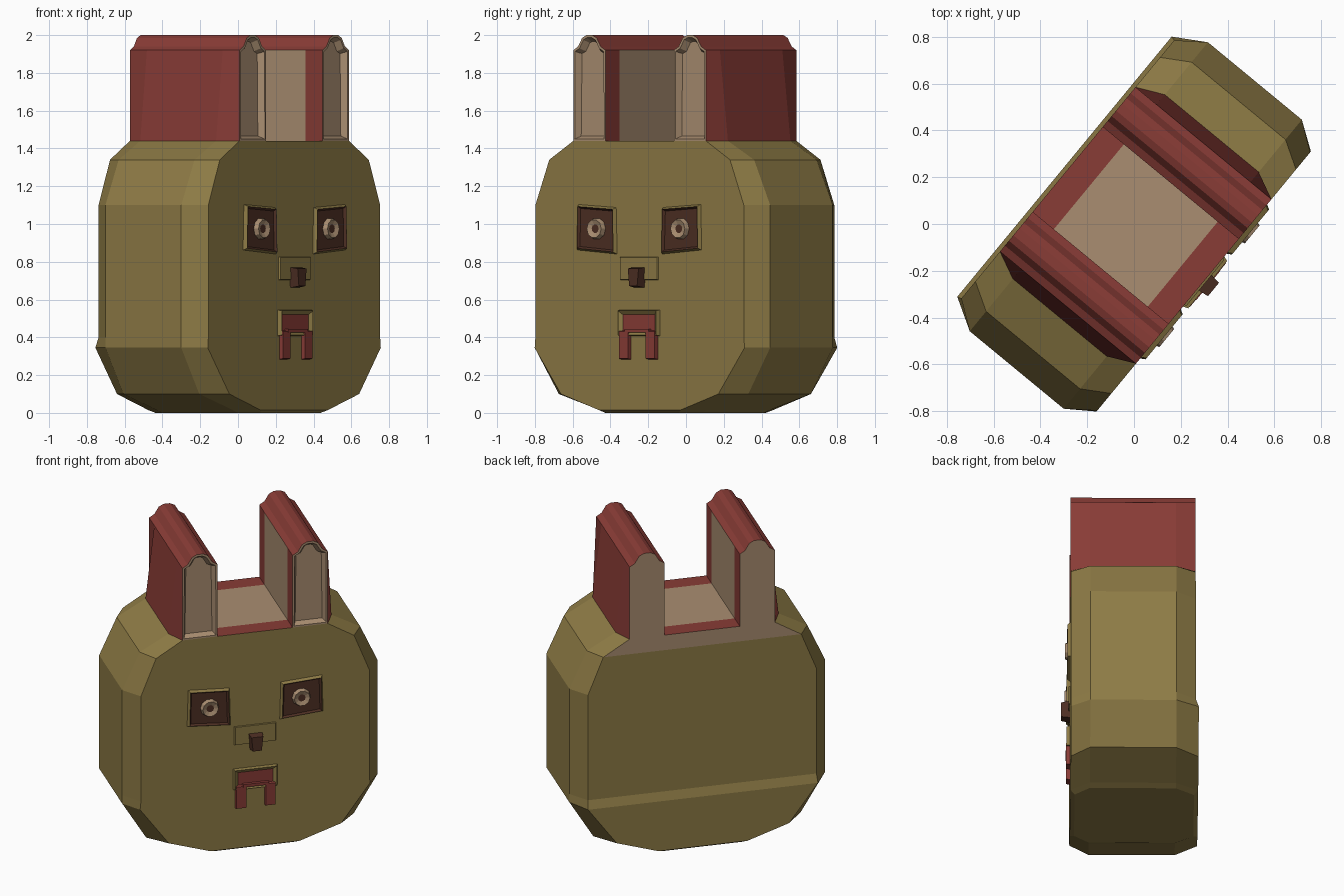
import bpy
import bmesh
import math

cube = bpy.data.objects.get("Cube")
if cube:
    bpy.data.objects.remove(cube)

TURN = math.radians(50.5)   # the whole figure is turned about the vertical


def material(name, rgb):
    m = bpy.data.materials.new(name)
    m.use_nodes = True
    col = (*rgb, 1)
    m.diffuse_color = col
    b = m.node_tree.nodes["Principled BSDF"]
    b.inputs["Base Color"].default_value = col
    b.inputs["Roughness"].default_value = 0.9
    return m


OLIVE, RED, TAN, BROWN = range(4)
MATS = [material("olive", (.27, .198, .06)), material("brick red", (.25, .045, .037)),
        material("tan", (.40, .27, .165)), material("dark brown", (.075, .028, .017))]


def finish(name, bm):
    bmesh.ops.recalc_face_normals(bm, faces=bm.faces)
    me = bpy.data.meshes.new(name)
    bm.to_mesh(me)
    bm.free()
    for m in MATS:
        me.materials.append(m)
    ob = bpy.data.objects.new(name, me)
    ob.rotation_euler.z = TURN
    bpy.context.collection.objects.link(ob)
    return ob


def skin(bm, rings, closed=True):
    """Bridge equal rings of vertices; returns rows of faces."""
    n = len(rings[0])
    return [[bm.faces.new((a[i], a[(i + 1) % n], b[(i + 1) % n], b[i])) for i in range(n)]
            for a, b in zip(rings, rings[1:])]


def prism(name, outline, back, front, scale, side, face, inset=0, depth=0, core=None):
    """Tapered plate on the face; outline in (x, z), optional recessed core."""
    bm = bmesh.new()
    cx = sum(p[0] for p in outline) / len(outline)
    cz = sum(p[1] for p in outline) / len(outline)
    rings = [[bm.verts.new((cx + (x - cx) * s, -d, cz + (z - cz) * s)) for x, z in outline]
             for d, s in ((back, 1), (front, scale))]
    for f in skin(bm, rings)[0]:
        f.material_index = side
    bm.faces.new(rings[0]).material_index = side
    cap = bm.faces.new(rings[1])
    cap.material_index = face
    bmesh.ops.recalc_face_normals(bm, faces=bm.faces)
    if inset:
        bmesh.ops.inset_region(bm, faces=[cap], thickness=inset)
        for v in cap.verts:
            v.co.y += depth
        cap.material_index = core
    return finish(name, bm)


def box(x0, x1, z0, z1):
    return [(x0, z0), (x1, z0), (x1, z1), (x0, z1)]


# Head: stacked eight-sided rings (height, end half width, middle half width, front, back)
ROWS = [(0, .25, .33, .36, .36), (.015, .28, .37, .386, .385), (.10, .54, .65, .386, .385),
        (.345, .72, .80, .386, .385), (.40, .715, .80, .386, .367), (1.10, .715, .80, .386, .367),
        (1.34, .62, .69, .386, .367), (1.44, .455, .51, .386, .367)]
MID_F, MID_B = .27, -.25
bm = bmesh.new()
rings = []
for z, e, m, f, b in ROWS:
    half = [(e, f), (m, MID_F), (m, MID_B), (e, -b)]
    pts = half + [(-x, d) for x, d in reversed(half)]
    rings.append([bm.verts.new((x, -d, z)) for x, d in pts])
walls = skin(bm, rings)
walls[-1][3].material_index = TAN
bm.faces.new(rings[0])
top = rings[-1]
for i, colour in enumerate((RED, TAN, RED)):
    bm.faces.new((top[i], top[i + 1], top[6 - i], top[7 - i])).material_index = colour
finish("head", bm)

# Ears: ridged profile lofted front to back, outer base swells in the middle
EAR = [(.235, 1.44), (.235, 1.92), (.268, 1.94), (.295, 1.985), (.325, 2.0),
       (.365, 2.0), (.395, 1.985), (.422, 1.94), (.455, 1.92)]
for side, label in ((1, "left"), (-1, "right")):
    bm = bmesh.new()
    rings = []
    for d, base in ((.386, .455), (MID_F, .51), (MID_B, .51), (-.367, .455)):
        rings.append([bm.verts.new((side * x, -d, z)) for x, z in EAR + [(base, 1.44)]])
    walls = skin(bm, rings)
    for row in walls:
        for f in row:
            f.material_index = RED
    walls[1][0].material_index = TAN
    front = bm.faces.new(rings[0])
    back = bm.faces.new(rings[-1])
    front.material_index = back.material_index = TAN
    bmesh.ops.recalc_face_normals(bm, faces=bm.faces)
    # hollow of the ear
    bmesh.ops.inset_region(bm, faces=[front], thickness=.014)
    bmesh.ops.inset_region(bm, faces=[front], thickness=.022)
    for v in front.verts:
        v.co.y += .035
    finish(label + "_ear", bm)

    # Eyes: slanted socket with a ringed eyeball
    socket = [(side * x, z) for x, z in ((.145, .832), (.435, .855), (.428, 1.112), (.152, 1.095))]
    prism(label + "_eye_socket", socket, .37, .406, .86, OLIVE, BROWN, .014, .014, BROWN)
    ball = [(side * .287 + .062 * math.cos(k * math.pi / 5), .975 + .062 * math.sin(k * math.pi / 5))
            for k in range(10)]
    prism(label + "_eye", ball, .38, .418, .8, TAN, TAN, .026, .01, BROWN)

    # Teeth
    prism(label + "_tooth", box(side * .092 - .034, side * .092 + .034, .28, .44),
          .37, .41, .9, RED, RED)

# Muzzle, nose and mouth
prism("muzzle", box(-.14, .14, .70, .83), .37, .395, .9, OLIVE, OLIVE)
prism("nose", [(-.034, .66), (.034, .66), (.046, .775), (-.046, .775)],
      .37, .44, .8, BROWN, BROWN)
prism("mouth", box(-.145, .145, .405, .548), .37, .408, .9, OLIVE, OLIVE, .03, .016, RED)
prism("lip", box(-.085, .085, .425, .445), .37, .412, .95, RED, RED)
